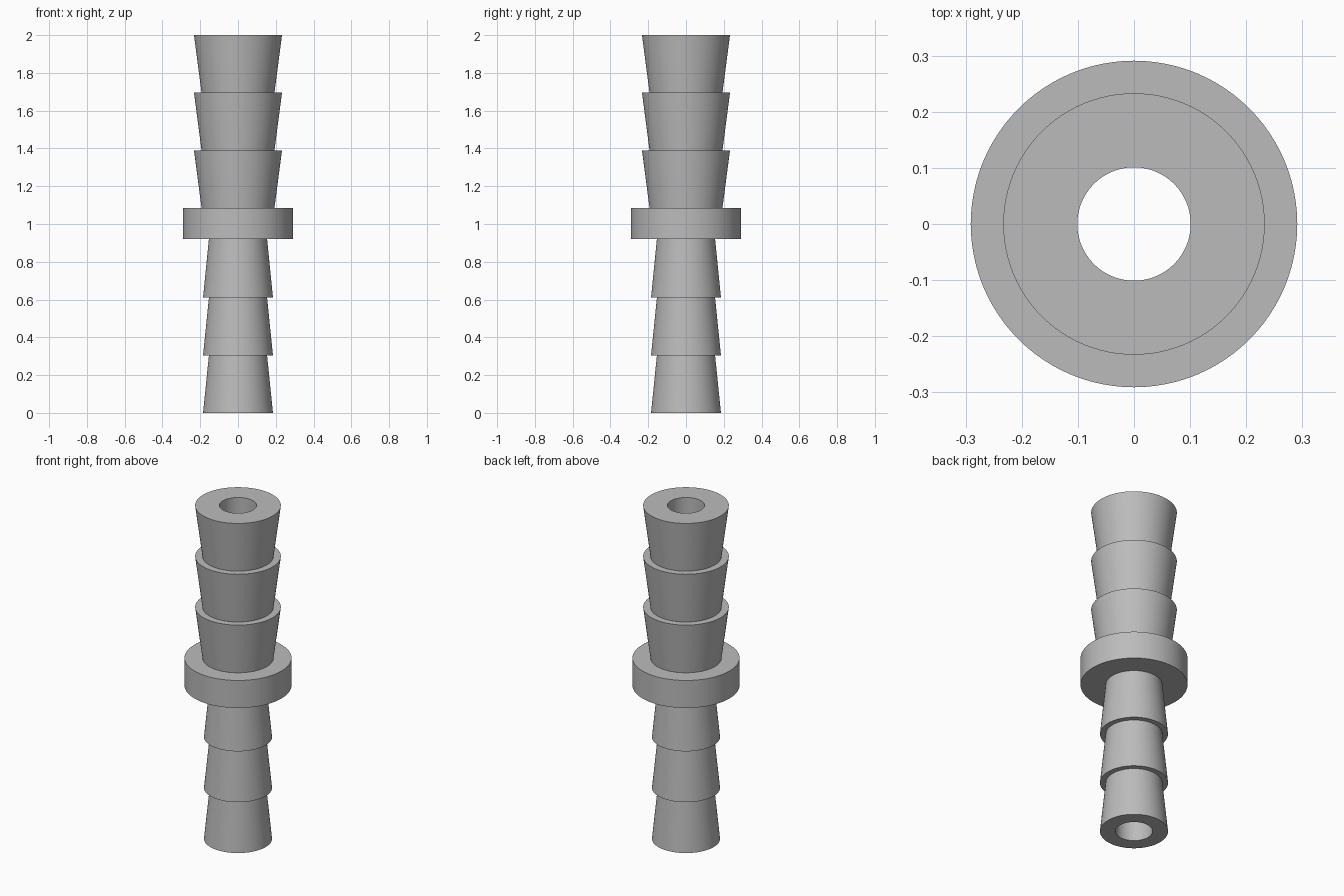
import bpy, bmesh
from math import cos, sin, tau, radians

SEGMENTS = 96
BORE = 0.101          # radius of the through hole
BARB = 0.305          # height of one barb

cube = bpy.data.objects.get("Cube")
if cube:
    bpy.data.objects.remove(cube, do_unlink=True)

# Single plain grey material
grey = bpy.data.materials.new("plain_grey")
grey.use_nodes = True
colour = (0.5, 0.5, 0.5, 1)
grey.diffuse_color = colour
grey.node_tree.nodes["Principled BSDF"].inputs["Base Color"].default_value = colour


def lathe(name, profile):
    """Revolve a closed (radius, height) outline around z."""
    bm = bmesh.new()
    rings = [[bm.verts.new((r * cos(tau * i / SEGMENTS), r * sin(tau * i / SEGMENTS), z))
              for i in range(SEGMENTS)] for r, z in profile]
    for k, low in enumerate(rings):
        high = rings[(k + 1) % len(rings)]
        for i in range(SEGMENTS):
            j = (i + 1) % SEGMENTS
            bm.faces.new((low[i], low[j], high[j], high[i]))
    bmesh.ops.recalc_face_normals(bm, faces=bm.faces[:])
    mesh = bpy.data.meshes.new(name)
    bm.to_mesh(mesh)
    bm.free()
    mesh.materials.append(grey)
    obj = bpy.data.objects.new(name, mesh)
    bpy.context.collection.objects.link(obj)
    bpy.ops.object.select_all(action="DESELECT")
    obj.select_set(True)
    bpy.context.view_layer.objects.active = obj
    bpy.ops.object.shade_smooth_by_angle(angle=radians(30))


def barbs(start, bottom, top):
    """Outline of three stacked tapered barbs."""
    points = []
    for n in range(3):
        points += [(bottom, start + n * BARB), (top, start + (n + 1) * BARB)]
    return points


# Lower barbs, central flange, upper barbs, then back down the bore
lower_end, upper_start = 3 * BARB + 0.005, 2 - 3 * BARB
outline = [(BORE, 0)]
outline += barbs(0.0, 0.185, 0.154)
outline[-1] = (0.154, lower_end)
outline += [(0.291, lower_end), (0.291, upper_start)]
outline += barbs(upper_start, 0.193, 0.233)
outline += [(BORE, 2)]
lathe("barbed_hose_connector", outline)
